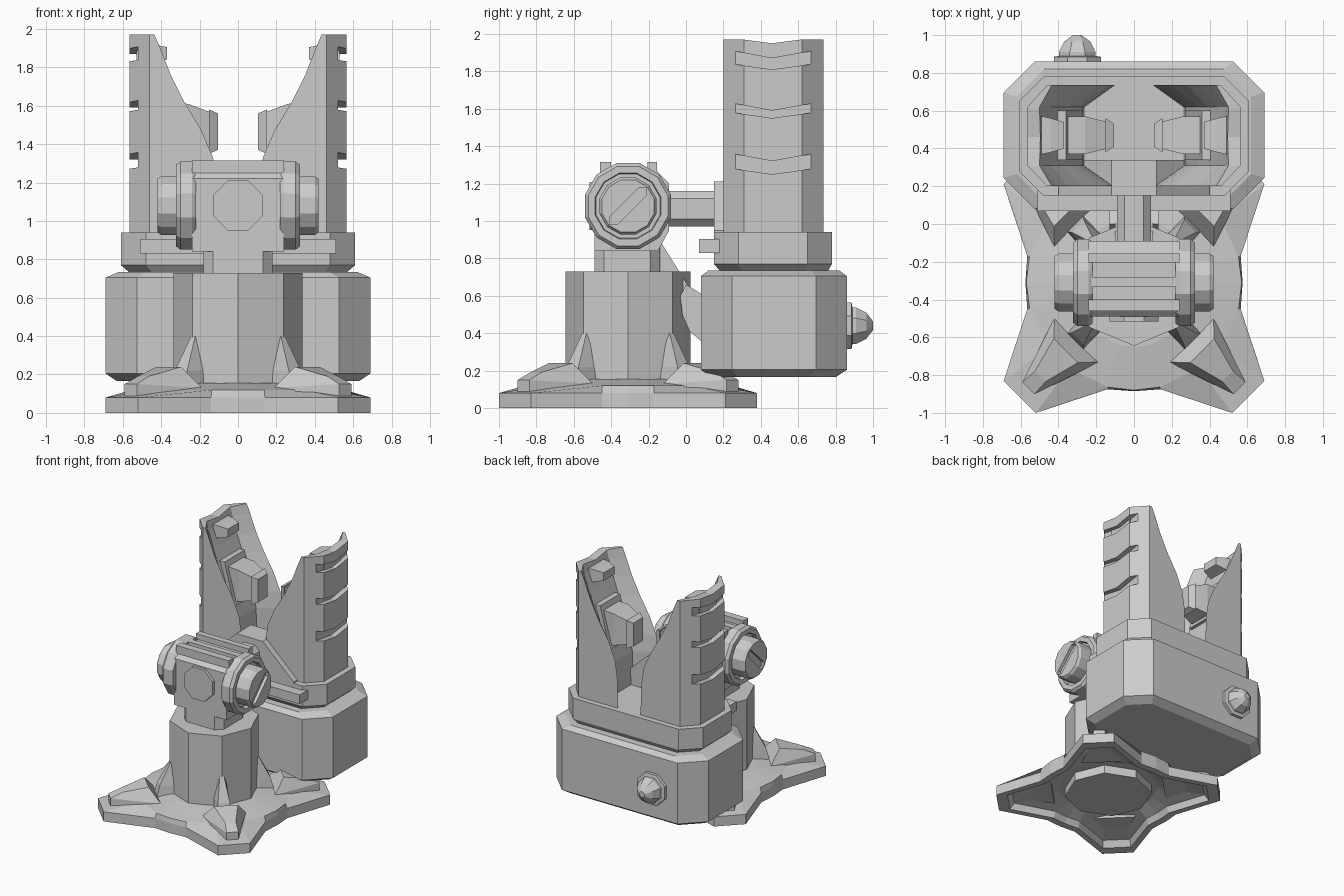
import bpy, bmesh
from math import pi, cos, sin

if "Cube" in bpy.data.objects:
    bpy.data.objects.remove(bpy.data.objects["Cube"])

CY = -0.31  # pedestal centre in y


def loft(name, rings, mirror=""):
    """Skin closed rings of equal length, cap both ends, optionally mirror in x / y."""
    bm = bmesh.new()
    vs = [[bm.verts.new(p) for p in r] for r in rings]
    n = len(rings[0])
    for a, b in zip(vs, vs[1:]):
        for i in range(n):
            j = (i + 1) % n
            bm.faces.new((a[i], a[j], b[j], b[i]))
    bm.faces.new(vs[0])
    bm.faces.new(vs[-1])
    bmesh.ops.recalc_face_normals(bm, faces=bm.faces)
    me = bpy.data.meshes.new(name)
    bm.to_mesh(me)
    bm.free()
    ob = bpy.data.objects.new(name, me)
    bpy.context.collection.objects.link(ob)
    if "y" in mirror:  # shift the origin so y mirrors about the pedestal centre
        for v in me.vertices:
            v.co.y -= CY
        ob.location.y = CY
    if mirror:
        m = ob.modifiers.new("mirror", 'MIRROR')
        m.use_axis = ("x" in mirror, "y" in mirror, False)
        m.use_mirror_merge = False
    return ob


def prism(name, pts, axis, a, b, mirror=""):
    """Extrude a 2D profile along an axis (remaining axes in xyz order)."""
    put = {"x": lambda p, t: (t, p[0], p[1]),
           "y": lambda p, t: (p[0], t, p[1]),
           "z": lambda p, t: (p[0], p[1], t)}[axis]
    return loft(name, [[put(p, t) for p in pts] for t in (a, b)], mirror)


def lathe(name, profile, axis, c, n, mirror="", phase=0.5):
    """Revolve (radius, position) pairs about x, y or z."""
    rings = []
    for r, t in profile:
        ring = []
        for i in range(n):
            a = 2 * pi * (i + phase) / n
            u, v = c[0] + r * cos(a), c[1] + r * sin(a)
            ring.append({"x": (t, u, v), "y": (u, t, v), "z": (u, v, t)}[axis])
        rings.append(ring)
    return loft(name, rings, mirror)


def oct_rect(x, y0, y1, c, z):
    """Rectangle with chamfered corners at height z."""
    return [(x, y0 + c, z), (x, y1 - c, z), (x - c, y1, z), (c - x, y1, z),
            (-x, y1 - c, z), (-x, y0 + c, z), (c - x, y0, z), (x - c, y0, z)]


def cut(ob, cutters):
    """Subtract cutters ahead of the mirror, then bake the result."""
    for c in cutters:
        m = ob.modifiers.new("cut", 'BOOLEAN')
        m.operation, m.object, m.solver = 'DIFFERENCE', c, 'EXACT'
        c.hide_render = True
        ob.modifiers.move(len(ob.modifiers) - 1, 0)
    dg = bpy.context.evaluated_depsgraph_get()
    me = bpy.data.meshes.new_from_object(ob.evaluated_get(dg))
    ob.modifiers.clear()
    ob.data = me
    for c in cutters:
        bpy.data.objects.remove(c)


# Four-pointed foot plate, hollow underneath
quarter = [(.565, .14), (.69, .52), (.52, .69), (.14, .565), (0, .575)]
star = []
for k in range(4):
    for x, y in quarter:
        for _ in range(k):
            x, y = -y, x
        star.append((x, y))


def star_ring(s, z, rmax=9):
    out = []
    for x, y in star:
        k = s * min(1, rmax / (x * x + y * y) ** .5)
        out.append((x * k, y * k + CY, z))
    return out


loft("foot_plate", [star_ring(1, .10, .38), star_ring(.86, .05), star_ring(.9, 0), star_ring(1, 0),
                    star_ring(1, .08), star_ring(1, .12, .57), star_ring(1, .155, .34)])


# Raised pads and column fins on the diagonals
def diag(r, w, z):
    k = .7071
    return ((r - w) * k, CY - (r + w) * k, z)


def diag_quad(r0, w0, r1, w1, z0, z1):
    return [diag(r0, -w0, z0), diag(r0, w0, z0), diag(r1, w1, z1), diag(r1, -w1, z1)]


loft("foot_pad", [diag_quad(.43, .17, .79, .045, .07, .07), diag_quad(.43, .165, .79, .045, .13, .15),
                  diag_quad(.51, .09, .70, .04, .24, .19)], "xy")
loft("column_fin", [diag_quad(.26, .065, .45, .065, .1, .1), diag_quad(.26, .06, .42, .045, .22, .22),
                    diag_quad(.26, .03, .32, .012, .42, .42)], "xy")

# Octagonal column and chamfered neck
lathe("column", [(.335, .03), (.335, .73)], "z", (0, CY), 8, phase=0)
loft("neck", [oct_rect(.18, -.489, -.14, .05, z) for z in (.70, .95)])

# Hinge head: block, raised clamp bars, front boss
prism("hinge_head", [(-.49, .84), (-.15, .84), (-.09, .95), (-.09, 1.2), (-.16, 1.27), (-.44, 1.27),
                     (-.49, 1.22)], "x", -.24, .24)
for y0, y1, z in ((-.46, -.40, 1.315), (-.33, -.28, 1.30), (-.205, -.155, 1.315)):
    prism("clamp_bar", [(y0, .90), (y1, .90), (y1, z), (y0, z)], "x", -.24, .24)
lathe("front_boss", [(.14, -.44), (.14, -.515)], "y", (0, 1.08), 8)

# Hinge discs with a screwdriver slot
disc = lathe("hinge_disc", [(.225, .22), (.238, .24), (.238, .30), (.22, .322), (.182, .322), (.178, .29),
                            (.158, .29), (.158, .40), (.145, .42)], "x", (CY, 1.08), 12, "x")
slot = [(-.10, -.10), (-.10, -.06), (.06, .10), (.10, .10), (.10, .06), (-.06, -.10)]
cut(disc, [prism("slot_cutter", [(CY + u, 1.08 + v) for u, v in slot], "x", .395, .5)])

# Arm, strut and bracket linking hinge to holder
prism("link_arm", [(.05, .97), (.09, 1.01), (.09, 1.12), (.05, 1.16),
                   (-.05, 1.16), (-.09, 1.12), (-.09, 1.01), (-.05, .97)], "y", -.15, .22)
prism("strut", [(-.2, .88), (-.13, .88), (.02, .64), (.02, .45), (-.2, .7)], "x", -.1, .1)
prism("lower_bracket", [(.1, .60), (0, .66), (-.03, .6), (-.02, .5), (.02, .41), (.1, .34)], "x", -.13, .13)
prism("front_bar", [(.07, .83), (.2, .83), (.2, .905), (.07, .905)], "x", -.51, .51)

# Holder tub, collar and front wall
loft("holder_tub", [oct_rect(.63, .14, .80, .14, .165), oct_rect(.69, .08, .86, .165, .205),
                    oct_rect(.69, .08, .86, .165, .705), oct_rect(.62, .12, .82, .145, .735)])
loft("holder_collar", [oct_rect(.57, .18, .76, .12, .70), oct_rect(.57, .18, .76, .12, .735),
                       oct_rect(.61, .15, .78, .13, .77), oct_rect(.61, .15, .78, .13, .94)])
prism("front_wall", [(.40, .90), (.40, .95), (.12, 1.21), (-.12, 1.21), (-.40, .95), (-.40, .90)],
      "y", .15, .34)

# Jaws: outer chamfers, flared curved lip and a trough inside
levels = [(.90, .10, .26), (1.20, .11, .27), (1.33, .13, .30), (1.47, .19, .34),
          (1.62, .28, .39), (1.76, .35, .44), (1.90, .405, .485), (1.97, .435, .50)]
jaw = loft("jaw", [[(.565, .31, z), (.565, .62, z), (.46, .735, z), (xi, .735, z), (xf, .62, z),
                    (xf, .31, z), (xi, .2, z), (.46, .2, z)] for z, xi, xf in levels], "x")
# Chevron grooves on the outside, and a shallow V in the top edge
cutters = []
for top, h in ((1.91, .07), (1.63, .05), (1.36, .08)):
    chevron = [(.25, top), (.46, top - .04), (.68, top), (.68, top - h), (.46, top - h - .03), (.25, top - h)]
    cutters.append(prism("groove_cutter", chevron, "x", .522, .7))
cutters.append(prism("top_cutter", [(.3, 1.971), (.46, 1.95), (.62, 1.971), (.62, 2.1), (.3, 2.1)], "x", .3, .7))
cut(jaw, cutters)


# Grip pads inside the jaws: backing frame, tapered block and face plate
def quad_x(x, y0, y1, z0, z1):
    return [(x, y0, z0), (x, y1, z0), (x, y1, z1), (x, y0, z1)]


prism("grip_frame", [(.27, 1.32), (.36, 1.66), (.42, 1.66), (.33, 1.32)], "y", .34, .60, "x")
loft("lower_grip", [quad_x(.42, .37, .57, 1.36, 1.62), quad_x(.26, .37, .57, 1.35, 1.61),
                    quad_x(.14, .40, .54, 1.38, 1.565)], "x")
loft("lower_grip_face", [quad_x(.15, .38, .56, 1.35, 1.58), quad_x(.105, .41, .53, 1.37, 1.56)], "x")
loft("upper_grip", [quad_x(.53, .36, .58, 1.79, 1.92), quad_x(.44, .38, .56, 1.82, 1.92),
                    quad_x(.37, .40, .54, 1.84, 1.905)], "x")

# Octagonal knob on the back
lathe("back_knob", [(.135, .84), (.135, .885), (.105, .89), (.105, .91), (.075, .965), (.025, 1.0)],
      "y", (-.3, .44), 8)
